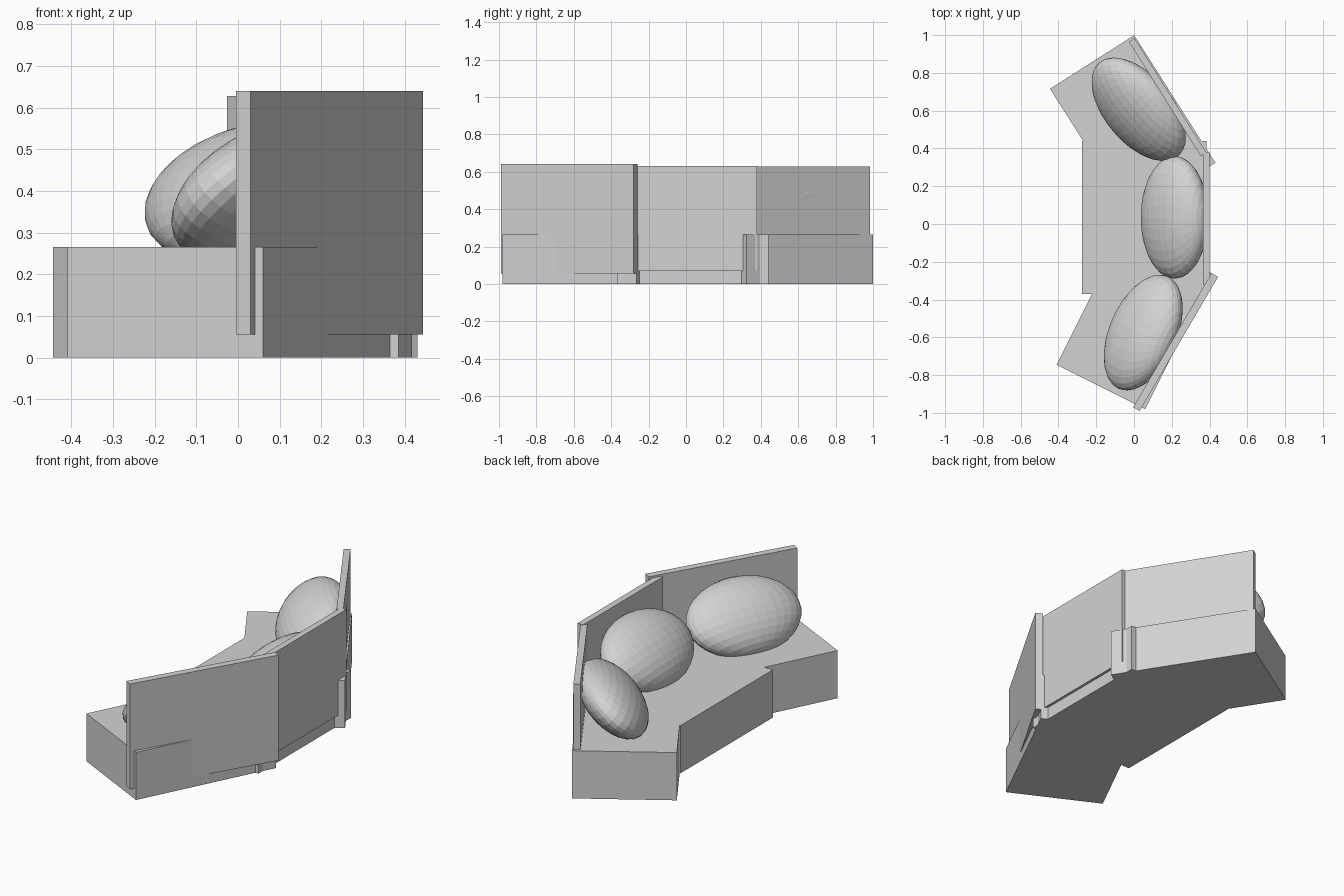
import bpy
from math import radians

if "Cube" in bpy.data.objects:
    bpy.data.objects.remove(bpy.data.objects["Cube"])

grey = bpy.data.materials.new("light_grey")
grey.diffuse_color = (0.65, 0.65, 0.65, 1)
grey.use_nodes = True
grey.node_tree.nodes["Principled BSDF"].inputs["Base Color"].default_value = grey.diffuse_color


def finish(name):
    ob = bpy.context.object
    ob.name = name
    ob.data.materials.append(grey)
    return ob


def box(name, x, y, z0, z1, length, width, angle):
    """Box whose length runs along the given angle in plan."""
    bpy.ops.mesh.primitive_cube_add(size=1, location=(x, y, (z0 + z1) / 2),
                                    rotation=(0, 0, radians(angle)))
    ob = finish(name)
    ob.scale = (length, width, z1 - z0)


def cushion(name, x, y, z, angle):
    """Ellipsoid cushion leaning back against its panel."""
    bpy.ops.mesh.primitive_uv_sphere_add(segments=32, ring_count=16, radius=1,
                                         location=(x, y, z),
                                         rotation=(radians(48), 0, radians(angle)))
    ob = finish(name)
    ob.scale = (0.325, 0.122, 0.215)


# Seat bases
box("seat_base_middle", 0.055, 0.035, 0, 0.265, 0.81, 0.66, 90)
box("seat_base_rear", -0.007, 0.52, 0, 0.265, 0.80, 0.528, -57.5)
box("seat_base_front", 0.004, -0.505, 0, 0.265, 0.80, 0.525, 63.4)

# Thin backrest panels
box("backrest_middle", 0.3825, 0.03, 0.07, 0.63, 0.70, 0.035, 90)
box("backrest_rear", 0.178, 0.672, 0.06, 0.628, 0.714, 0.035, -57.9)
box("backrest_front", 0.22, -0.625, 0.055, 0.64, 0.822, 0.04, 59.7)

# Cushions
cushion("cushion_middle", 0.215, 0.035, 0.396, 90)
cushion("cushion_rear", 0.025, 0.607, 0.396, 130)
cushion("cushion_front", 0.049, -0.575, 0.396, 66.6)
